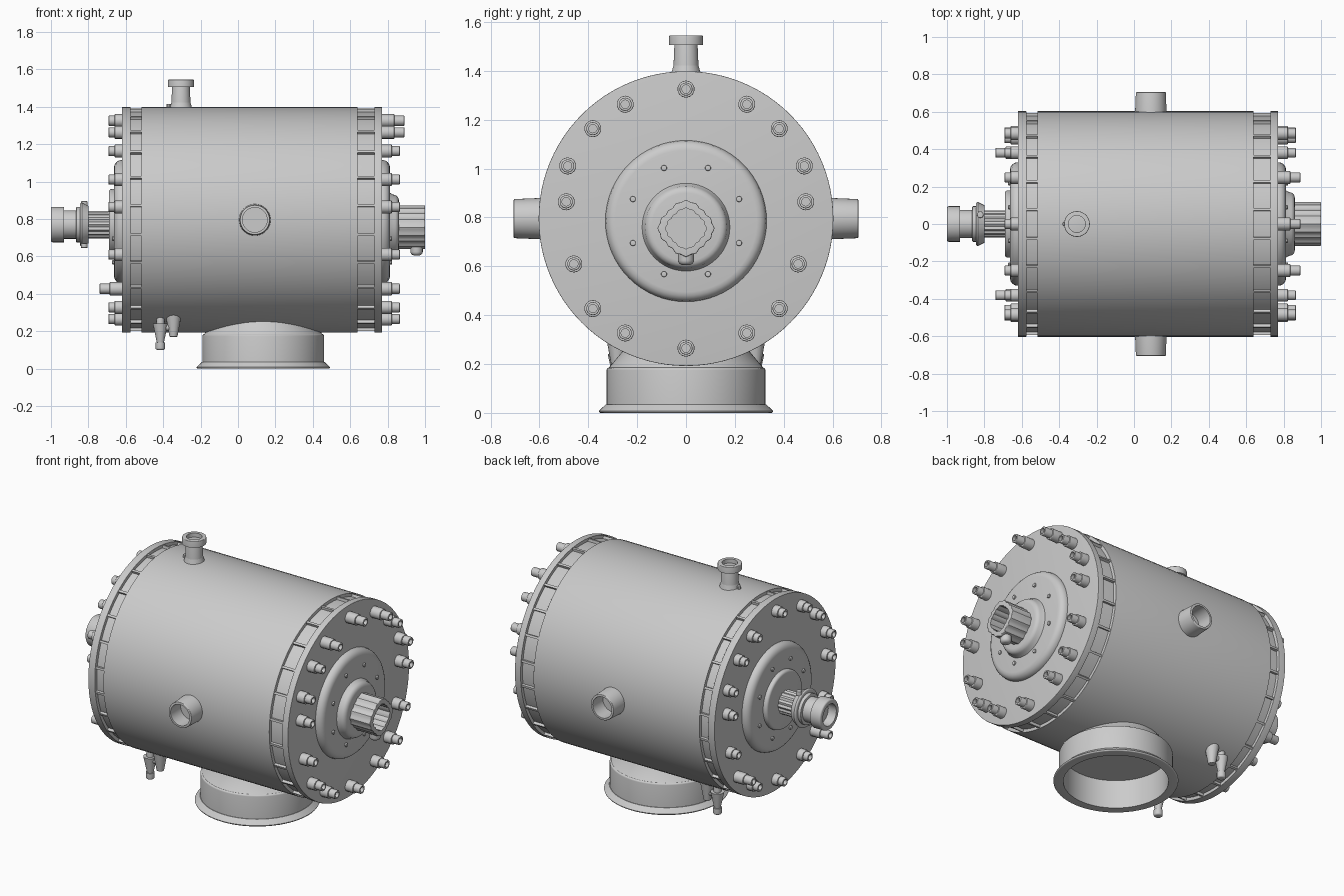
import bpy, bmesh, math
from mathutils import Vector

cube = bpy.data.objects.get("Cube")
if cube:
    bpy.data.objects.remove(cube)

steel = bpy.data.materials.new("grey_steel")
steel.use_nodes = True
steel.diffuse_color = (.6, .6, .6, 1)
steel.node_tree.nodes["Principled BSDF"].inputs["Base Color"].default_value = steel.diffuse_color

right, back, up = Vector((1, 0, 0)), Vector((0, 1, 0)), Vector((0, 0, 1))
shell_height = .795
shell_radius = .603


def finish(name, bm):
    """Turn the bmesh into a shaded steel object."""
    bmesh.ops.recalc_face_normals(bm, faces=bm.faces)
    mesh = bpy.data.meshes.new(name)
    bm.to_mesh(mesh)
    bm.free()
    mesh.materials.append(steel)
    part = bpy.data.objects.new(name, mesh)
    bpy.context.collection.objects.link(part)
    bpy.ops.object.select_all(action='DESELECT')
    part.select_set(True)
    bpy.context.view_layer.objects.active = part
    bpy.ops.object.shade_smooth_by_angle(angle=math.radians(35))


def lathe(name, origin, axis, profile, sides, outline):
    """Spin (radius, distance) pairs about an axis; outline(angle) scales the radius."""
    bm = bmesh.new()
    turn = up.rotation_difference(axis)
    rings = []
    for radius, distance in profile:
        ring = []
        for i in range(sides if radius else 1):
            angle = math.tau * i / sides
            reach = radius * outline(angle)
            point = Vector((reach * math.cos(angle), reach * math.sin(angle), distance))
            ring.append(bm.verts.new(Vector(origin) + turn @ point))
        rings.append(ring)
    for low, high in zip(rings, rings[1:]):
        for i in range(sides):
            j = (i + 1) % sides
            corners = [low[i % len(low)], low[j % len(low)],
                       high[j % len(high)], high[i % len(high)]]
            bm.faces.new(list(dict.fromkeys(corners)))
    bmesh.ops.remove_doubles(bm, verts=bm.verts, dist=.00001)
    finish(name, bm)


def turned(name, origin, axis, radius, length, base=None, fillet=.004, bore=0, depth=None,
           through=False, sides=32, outline=lambda angle: 1):
    """A round part with an optional taper, rounded end edge, and blind or through bore."""
    base = base or radius
    profile = [(bore if through else 0, 0), (base, 0)]
    for step in range(5):
        angle = math.pi * step / 8
        profile.append((radius - fillet + fillet * math.cos(angle),
                        length - fillet + fillet * math.sin(angle)))
    if through:
        profile += [(bore, length), (bore, 0)]
    elif bore:
        floor = length - (depth or length * .8)
        profile += [(bore, length), (bore, floor), (0, floor)]
    else:
        profile.append((0, length))
    lathe(name, origin, axis, profile, sides, outline)


# Tank shell, recessed necks and end plates
for name, start, end, inset in (("tank_shell", -.515, .64, 0), ("recessed_neck", -.6, .75, .02),
                                ("left_end_plate", .73, .77, 0),
                                ("right_end_plate", -.62, -.575, 0)):
    turned(name, right * start + up * shell_height, right, shell_radius - inset, end - start,
           fillet=.002, sides=96)


# Spacer ribs bridging the recessed necks
def spacer_ribs(name, center, width, count=24):
    bm = bmesh.new()
    for i in range(count):
        angle = math.tau * (i + .5) / count
        outward = Vector((0, math.cos(angle), math.sin(angle)))
        along = outward.cross(right)
        hub = right * center + up * shell_height + outward * (shell_radius - .017)
        for vert in bmesh.ops.create_cube(bm, size=1)["verts"]:
            x, y, z = vert.co
            vert.co = hub + right * x * width + outward * y * .026 + along * z * .014
    finish(name, bm)


spacer_ribs("left_spacer_ribs", center=.685, width=.1)
spacer_ribs("right_spacer_ribs", center=-.545, width=.07)

# Domed covers with raised hubs
for side, x, axis in (("left", .77, right), ("right", -.62, -right)):
    turned(side + "_cover", (x, 0, .785), axis, radius=.33, length=.043, fillet=.04, sides=64)
turned("left_hub", (.8, 0, .76), right, radius=.17, base=.187, length=.06, fillet=.03, sides=48)
turned("right_hub", (-.65, 0, .78), -right, radius=.18, length=.04, fillet=.015, sides=48)


# Fluted outlet with four lobes, and its plug
def lobes(angle):
    return 1 + .06 * math.cos(4 * angle) + .03 * math.cos(16 * angle)


def flutes(angle):
    return 1 + .05 * math.cos(16 * angle)


turned("left_outlet", (.85, 0, .755), right, radius=.107, length=.15, bore=.077, sides=64,
       outline=lobes)
turned("outlet_plug", (.955, 0, .67), -up, radius=.033, length=.065, fillet=.02, sides=16)

# Stepped inlet coupling with two clamp lugs
inlet = up * .77
turned("inlet_sleeve", inlet - right * .65, -right, radius=.07, length=.17, sides=64,
       outline=flutes)
turned("inlet_flange", inlet - right * .8, -right, radius=.118, base=.1, length=.045, fillet=.01)
turned("inlet_neck", inlet - right * .83, -right, radius=.076, length=.11)
turned("inlet_inner_collar", inlet - right * .845, -right, radius=.095, length=.02)
turned("inlet_mouth", inlet - right * .93, -right, radius=.095, length=.07, fillet=.01,
       bore=.067)
for sign in (-1, 1):
    lug = inlet - right * .822 + back * sign * .05 + up * sign * .1
    turned("clamp_lug", lug, up * sign, radius=.018, length=.025, sides=12)

# Cover bolts, placed by angle from the top and mirrored
for degrees in (0, 28, 46, 66, 82, 112, 134, 152, 180):
    angle = math.radians(degrees)
    spread = .495 if 80 < degrees < 120 else .53
    for sign in (1,) if degrees % 180 == 0 else (-1, 1):
        spot = back * sign * spread * math.sin(angle) + up * (
            shell_height + spread * math.cos(angle))
        left_length = .12 if degrees < 30 else .095
        right_length = .12 if degrees == 134 else .072
        for side, x, axis, length in (("left", .77, right, left_length),
                                      ("right", -.62, -right, right_length)):
            seat = spot + right * x
            turned(side + "_bolt_boss", seat, axis, radius=.035, length=length * .55, sides=14)
            turned(side + "_bolt_stud", seat, axis, radius=.027, length=length, bore=.017,
                   depth=.02, sides=14)

# Small rivets ringing both covers
for side, x, axis in (("left", .81, right), ("right", -.66, -right)):
    for i in range(8):
        angle = math.tau * (i + .5) / 8
        spot = Vector((x, .235 * math.cos(angle), .785 + .235 * math.sin(angle)))
        turned(side + "_rivet", spot, axis, radius=.012, length=.013, sides=10)

# Side ports
for name, axis in (("front_port", -back), ("back_port", back)):
    root = right * .09 + up * shell_height + axis * .58
    turned(name, root, axis, radius=.08, base=.085, length=.125, bore=.066, sides=40)

# Top vent
vent = right * -.305
turned("vent_foot", vent + up * 1.37, up, radius=.05, base=.066, length=.06)
turned("vent_stem", vent + up * 1.4, up, radius=.047, base=.052, length=.12)
turned("vent_lip", vent + up * 1.505, up, radius=.069, length=.04, bore=.045, depth=.03)
turned("vent_pin", vent + Vector((-.065, 0, 1.38)), up, radius=.012, length=.035, sides=10)

# Hollow base collar, flared rim and tapered shoulder
foot = right * .135
turned("base_shoulder", foot + up * .18, up, radius=.24, base=.32, length=.1, sides=64)
turned("base_collar", foot + up * .01, up, radius=.325, length=.175, fillet=.01, bore=.3,
       through=True, sides=64)
turned("base_rim", foot + up * .035, -up, radius=.357, base=.328, length=.035, fillet=.008,
       bore=.3, through=True, sides=64)

# Drain cocks under the shell
for sign in (-1, 1):
    boss = Vector((-.345, sign * .28, .3))
    cock = Vector((-.415, sign * .28, .24))
    turned("drain_boss", boss, -up, radius=.022, base=.045, length=.13, sides=16)
    turned("drain_cock", cock, -up, radius=.018, base=.04, length=.11, sides=16)
    turned("drain_tip", cock - up * .1, -up, radius=.026, length=.04, fillet=.01, sides=16)
    turned("drain_stem", cock, up, radius=.022, length=.05, sides=12)
    turned("drain_link", cock - up * .02, right, radius=.018, length=.07, sides=12)
